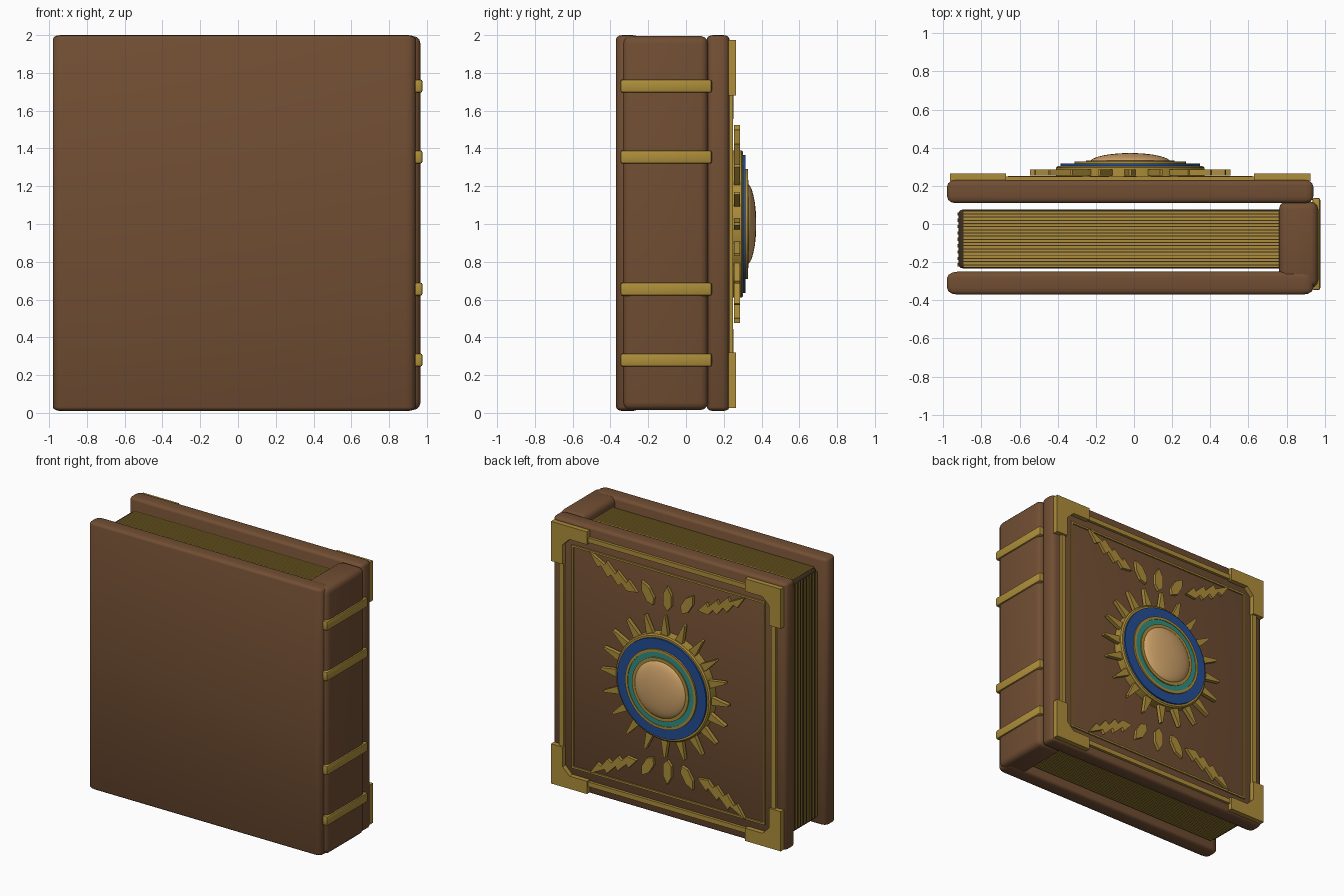
import bpy, bmesh, math
from mathutils import Vector

if "Cube" in bpy.data.objects:
    bpy.data.objects.remove(bpy.data.objects["Cube"])


def material(name, color):
    m = bpy.data.materials.new(name)
    m.diffuse_color = (*color, 1)
    m.use_nodes = True
    m.node_tree.nodes["Principled BSDF"].inputs["Base Color"].default_value = m.diffuse_color
    return m


BROWN = material("brown leather", (0.165, 0.076, 0.033))
DARK = material("dark page gaps", (0.045, 0.027, 0.014))
GOLD = material("old gold", (0.42, 0.27, 0.042))
AMBER = material("amber stone", (0.65, 0.38, 0.15))
BLUE = material("deep blue", (0.017, 0.075, 0.30))
TEAL = material("teal", (0.032, 0.27, 0.23))
CX, CZ = -0.02, 1.0     # centre of the decorated cover


def finish(name, bm, mat, smooth=False):
    bmesh.ops.recalc_face_normals(bm, faces=bm.faces[:])
    me = bpy.data.meshes.new(name)
    bm.to_mesh(me)
    bm.free()
    me.materials.append(mat)
    ob = bpy.data.objects.new(name, me)
    bpy.context.collection.objects.link(ob)
    if smooth:
        bpy.ops.object.select_all(action='DESELECT')
        ob.select_set(True)
        bpy.context.view_layer.objects.active = ob
        bpy.ops.object.shade_smooth_by_angle(angle=math.radians(35))
    return ob


def add_box(bm, lo, hi):
    vs = bmesh.ops.create_cube(bm, size=1)["verts"]
    for v in vs:
        v.co = Vector([(a + b) / 2 + c * (b - a) for a, b, c in zip(lo, hi, v.co)])


def box(name, lo, hi, mat, bevel=0, stretch=(1, 1, 1), seg=3):
    """Box with rounded edges; stretch makes the rounding wider along an axis."""
    bm = bmesh.new()
    add_box(bm, [a / s for a, s in zip(lo, stretch)], [a / s for a, s in zip(hi, stretch)])
    if bevel:
        bmesh.ops.bevel(bm, geom=bm.edges[:], offset=bevel, segments=seg,
                        profile=0.5, affect='EDGES')
    bmesh.ops.scale(bm, vec=stretch, verts=bm.verts[:])
    return finish(name, bm, mat, bevel > 0)


def add_plate(bm, pts, y0, y1):
    """Flat outline around the cover centre, extruded along y."""
    a = [bm.verts.new((CX + x, y0, CZ + z)) for x, z in pts]
    b = [bm.verts.new((CX + x, y1, CZ + z)) for x, z in pts]
    bm.faces.new(a)
    bm.faces.new(b[::-1])
    n = len(pts)
    for i in range(n):
        j = (i + 1) % n
        bm.faces.new((a[i], b[i], b[j], a[j]))


def lathe(name, profile, mat, closed=True, n=64):
    """Turn (radius, y) points around the cover's central axis."""
    bm = bmesh.new()
    rings = []
    for r, y in profile:
        rings.append([bm.verts.new((CX + r * math.cos(k * math.tau / n), y,
                                    CZ + r * math.sin(k * math.tau / n))) for k in range(n)])
    count = len(rings) if closed else len(rings) - 1
    for i in range(count):
        p, q = rings[i], rings[(i + 1) % len(rings)]
        for k in range(n):
            bm.faces.new((p[k], q[k], q[(k + 1) % n], p[(k + 1) % n]))
    if not closed:
        bm.faces.new(rings[0])
        bm.faces.new(rings[-1])
    return finish(name, bm, mat, True)


def ring(name, r0, r1, y0, y1, mat):
    lathe(name, [(r0, y0), (r1, y0), (r1, y1), (r0, y1)], mat)


# Covers and spine
box("front_cover", (-0.98, -0.37, 0.01), (0.94, -0.25, 2.0), BROWN, 0.034, (1.6, 1, 0.6))
box("back_cover", (-0.98, 0.11, 0.01), (0.94, 0.23, 2.0), BROWN, 0.034, (1.2, 1, 0.6))
box("spine", (0.76, -0.335, 0.015), (0.966, 0.117, 1.995), BROWN, 0.04)

# Raised spine bands
for i, z in enumerate((0.28, 0.655, 1.355, 1.73)):
    box(f"spine_band_{i + 1}", (0.935, -0.347, z - 0.035), (0.977, 0.137, z + 0.035),
        GOLD, 0.012, seg=2)

# Page block with thin sheet edges standing slightly proud of it
box("page_core", (-0.92, -0.232, 0.07), (0.79, 0.075, 1.93), DARK, 0.02)
bm = bmesh.new()
sheets = 18
pitch = 0.30 / sheets
for i in range(sheets):
    y = -0.228 + i * pitch
    add_box(bm, (-0.895, y, 0.065), (0.78, y + pitch * 0.7, 1.935))
finish("sheet_edges_top_bottom", bm, GOLD)
bm = bmesh.new()
for i in range(9):
    y = -0.222 + i * pitch * 2
    add_box(bm, (-0.926, y, 0.09), (-0.89, y + pitch, 1.91))
finish("sheet_edges_fore", bm, GOLD)

# Corner guards: L shapes with a chamfered inner corner
X, Z, A, W, C = 0.945, 0.975, 0.295, 0.095, 0.055
corner = [(X, Z), (X - A, Z), (X - A, Z - W), (X - W - C, Z - W),
          (X - W, Z - W - C), (X - W, Z - A), (X, Z - A)]
bm = bmesh.new()
for sx in (-1, 1):
    for sz in (-1, 1):
        add_plate(bm, [(x * sx, z * sz) for x, z in corner], 0.225, 0.265)
finish("corner_guards", bm, GOLD)


# Frames around the decorated cover
def frame(name, inset, width, y1):
    x, z = 0.96 - inset, 0.995 - inset
    bm = bmesh.new()
    for s in (-1, 1):
        add_plate(bm, [(-x, s * z), (x, s * z), (x - width, s * (z - width)),
                       (-x + width, s * (z - width))], 0.222, y1)
        add_plate(bm, [(s * x, -z), (s * x, z), (s * (x - width), z - width),
                       (s * (x - width), -z + width)], 0.222, y1)
    finish(name, bm, GOLD)


frame("outer_frame", 0.07, 0.035, 0.250)
frame("inner_frame", 0.165, 0.014, 0.240)

# Sun rays
bm = bmesh.new()
for k in range(20):
    a = k * math.tau / 20
    c, s = math.cos(a), math.sin(a)
    pts = [(0.36, -0.032), (0.41, -0.026), (0.525, -0.007),
           (0.525, 0.007), (0.41, 0.026), (0.36, 0.032)]
    add_plate(bm, [(r * c - t * s, r * s + t * c) for r, t in pts], 0.255, 0.285)
finish("sun_rays", bm, GOLD)

# Medallion
lathe("medallion_base", [(0.385, 0.225), (0.39, 0.23), (0.39, 0.295), (0.38, 0.303)], GOLD, False)
ring("blue_ring", 0.28, 0.366, 0.295, 0.316, BLUE)
ring("middle_rim", 0.272, 0.292, 0.295, 0.328, GOLD)
ring("teal_ring", 0.22, 0.275, 0.295, 0.324, TEAL)
ring("stone_rim", 0.20, 0.232, 0.295, 0.332, GOLD)
dome = [(0.213, 0.30)] + [(0.213 * math.cos(t * math.pi / 22), 0.322 + 0.05 * math.sin(t * math.pi / 22))
                          for t in range(11)]
lathe("centre_stone", dome, AMBER, False)

# Petal fans and jagged wings above and below the medallion
wing = [(0.25, 0.625), (0.32, 0.70), (0.335, 0.675), (0.41, 0.745), (0.425, 0.715), (0.50, 0.79),
        (0.515, 0.76), (0.64, 0.825), (0.575, 0.73), (0.545, 0.745), (0.49, 0.675), (0.46, 0.70),
        (0.405, 0.635), (0.375, 0.66), (0.335, 0.615)]
petal = [(0.0, -0.09), (0.034, -0.05), (0.034, 0.03), (0.0, 0.09), (-0.034, 0.03), (-0.034, -0.05)]
bm_w, bm_p = bmesh.new(), bmesh.new()
for sz in (-1, 1):
    for sx in (-1, 1):
        add_plate(bm_w, [(sx * x, sz * z) for x, z in wing], 0.225, 0.252)
    for px, ang in ((-0.165, 0.55), (0, 0), (0.165, -0.55)):
        c, s = math.cos(ang), math.sin(ang)
        add_plate(bm_p, [(px + x * c - z * s, sz * (0.645 + x * s + z * c)) for x, z in petal],
                  0.225, 0.252)
finish("jagged_wings", bm_w, GOLD)
finish("petal_fans", bm_p, GOLD)
